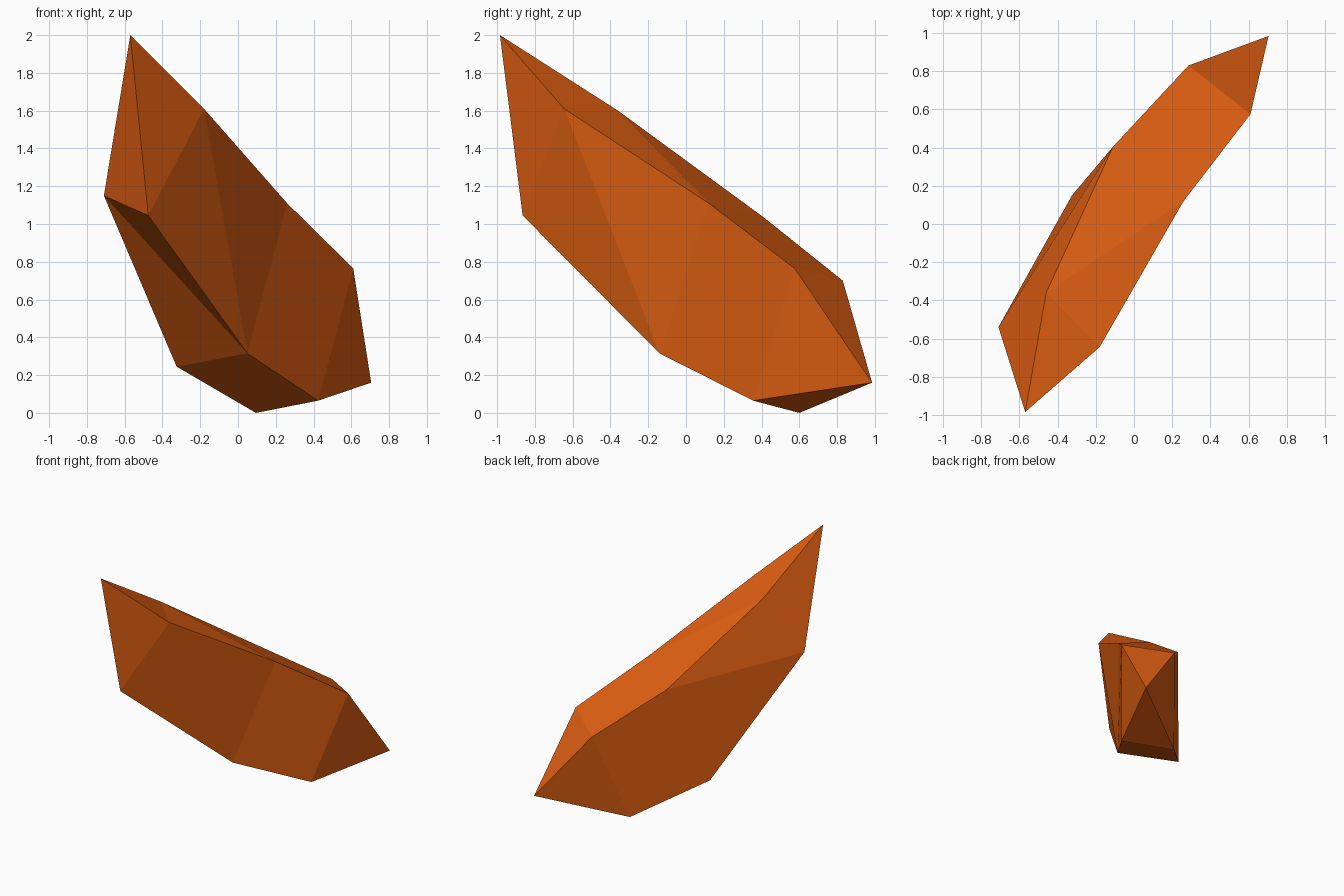
import bpy
import bmesh

cube = bpy.data.objects.get("Cube")
if cube:
    bpy.data.objects.remove(cube, do_unlink=True)

# Single flat orange
orange = bpy.data.materials.new("burnt_orange")
orange.use_nodes = True
color = (0.74, 0.115, 0.006, 1.0)
orange.diffuse_color = color
shader = orange.node_tree.nodes["Principled BSDF"]
shader.inputs["Base Color"].default_value = color
shader.inputs["Roughness"].default_value = 0.8

# Four-sided sections from the upper tip to the lower tip;
# corner order: top right, top left, bottom left, bottom right
upper_tip = (-0.57, -0.985, 2.0)
lower_tip = (0.705, 0.985, 0.16)
sections = [
    [(-0.18, -0.645, 1.61), (-0.46, -0.36, 1.6), (-0.71, -0.54, 1.15), (-0.475, -0.865, 1.045)],
    [(0.26, 0.12, 1.11), (-0.11, 0.405, 1.04), (-0.325, 0.15, 0.245), (0.05, -0.14, 0.315)],
    [(0.61, 0.575, 0.765), (0.285, 0.83, 0.70), (0.095, 0.60, 0.0), (0.425, 0.355, 0.065)],
]

bm = bmesh.new()
top = bm.verts.new(upper_tip)
end = bm.verts.new(lower_tip)
first, middle, last = [[bm.verts.new(p) for p in ring] for ring in sections]

# Which upper corner each creased side panel folds from: near or next
fold_from_near = [False, False, True, False]

for i in range(4):
    j = (i + 1) % 4
    # Pointed caps
    bm.faces.new((top, first[i], first[j]))
    bm.faces.new((end, last[j], last[i]))
    # Creased upper panels
    a, b, c, d = first[i], first[j], middle[j], middle[i]
    if fold_from_near[i]:
        bm.faces.new((a, c, b))
        bm.faces.new((a, d, c))
    elif i == 3:
        bm.faces.new((a, d, b))
        bm.faces.new((b, d, c))
    else:
        bm.faces.new((b, a, d))
        bm.faces.new((b, d, c))
    # Flat lower panels
    bm.faces.new((middle[i], last[i], last[j], middle[j]))

# Bottom crease runs from the left corner to the right one
bmesh.ops.recalc_face_normals(bm, faces=bm.faces)

mesh = bpy.data.meshes.new("crystal_shard")
bm.to_mesh(mesh)
bm.free()
mesh.materials.append(orange)
shard = bpy.data.objects.new("crystal_shard", mesh)
bpy.context.collection.objects.link(shard)
